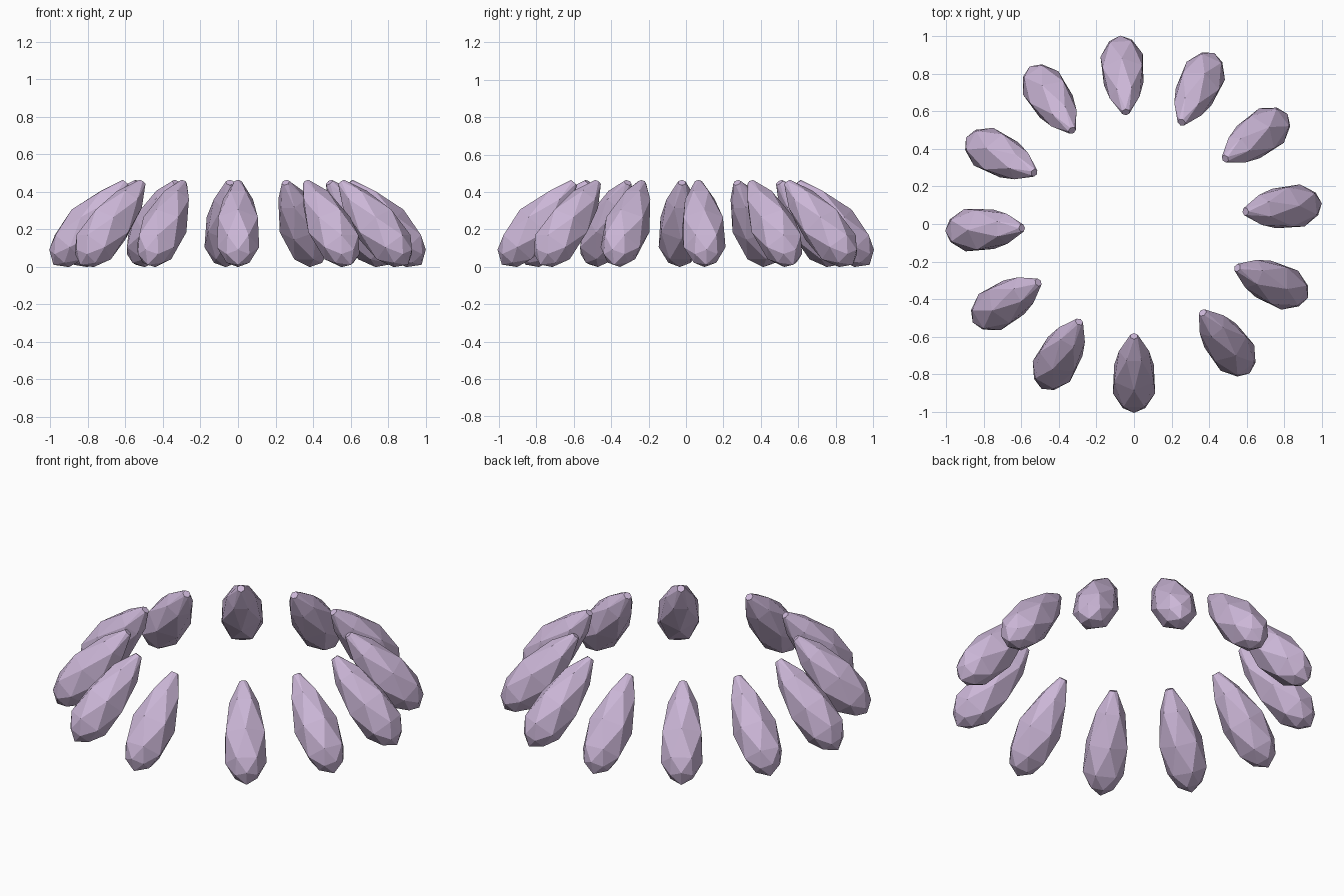
import bpy, bmesh
from math import sin, cos, pi, radians
from mathutils import Vector

if "Cube" in bpy.data.objects:
    bpy.data.objects.remove(bpy.data.objects["Cube"])

mat = bpy.data.materials.new("lilac")
mat.diffuse_color = (0.60, 0.47, 0.68, 1)
mat.use_nodes = True
mat.node_tree.nodes["Principled BSDF"].inputs["Base Color"].default_value = mat.diffuse_color

# egg-shaped petal profile: (distance along axis, radius)
PROFILE = [(0.0, 0.022), (0.12, 0.08), (0.30, 0.122), (0.46, 0.113), (0.54, 0.07)]
LENGTH = 0.585
SIDES = 6
RADIUS = 0.598          # ring radius of the upper, narrow tip
HEIGHT = 0.45           # height of the upper tip
TILT = radians(48.6)    # slope of the petal, falling outwards


def petal_mesh():
    """Faceted petal lying in the x-z plane, leaning towards the ring centre."""
    axis = Vector((cos(TILT), 0, -sin(TILT)))
    up = Vector((sin(TILT), 0, cos(TILT)))
    side = Vector((0, 1, 0))
    start = Vector((RADIUS, 0, HEIGHT))
    bm = bmesh.new()
    for i, (t, r) in enumerate(PROFILE):
        for k in range(SIDES):
            a = 2 * pi * (k + 0.5 * (i % 2)) / SIDES
            bm.verts.new(start + axis * t + (up * cos(a) + side * sin(a)) * r)
    bm.verts.new(start + axis * LENGTH)
    bmesh.ops.convex_hull(bm, input=bm.verts[:])
    bmesh.ops.recalc_face_normals(bm, faces=bm.faces[:])
    mesh = bpy.data.meshes.new("petal")
    bm.to_mesh(mesh)
    bm.free()
    mesh.materials.append(mat)
    return mesh


# ring of twelve petals, with a slightly wider gap at the end
mesh = petal_mesh()
for i in range(12):
    petal = bpy.data.objects.new(f"petal_{i + 1}", mesh)
    petal.rotation_euler.z = radians(-90 - 29.3 * i)
    bpy.context.collection.objects.link(petal)
